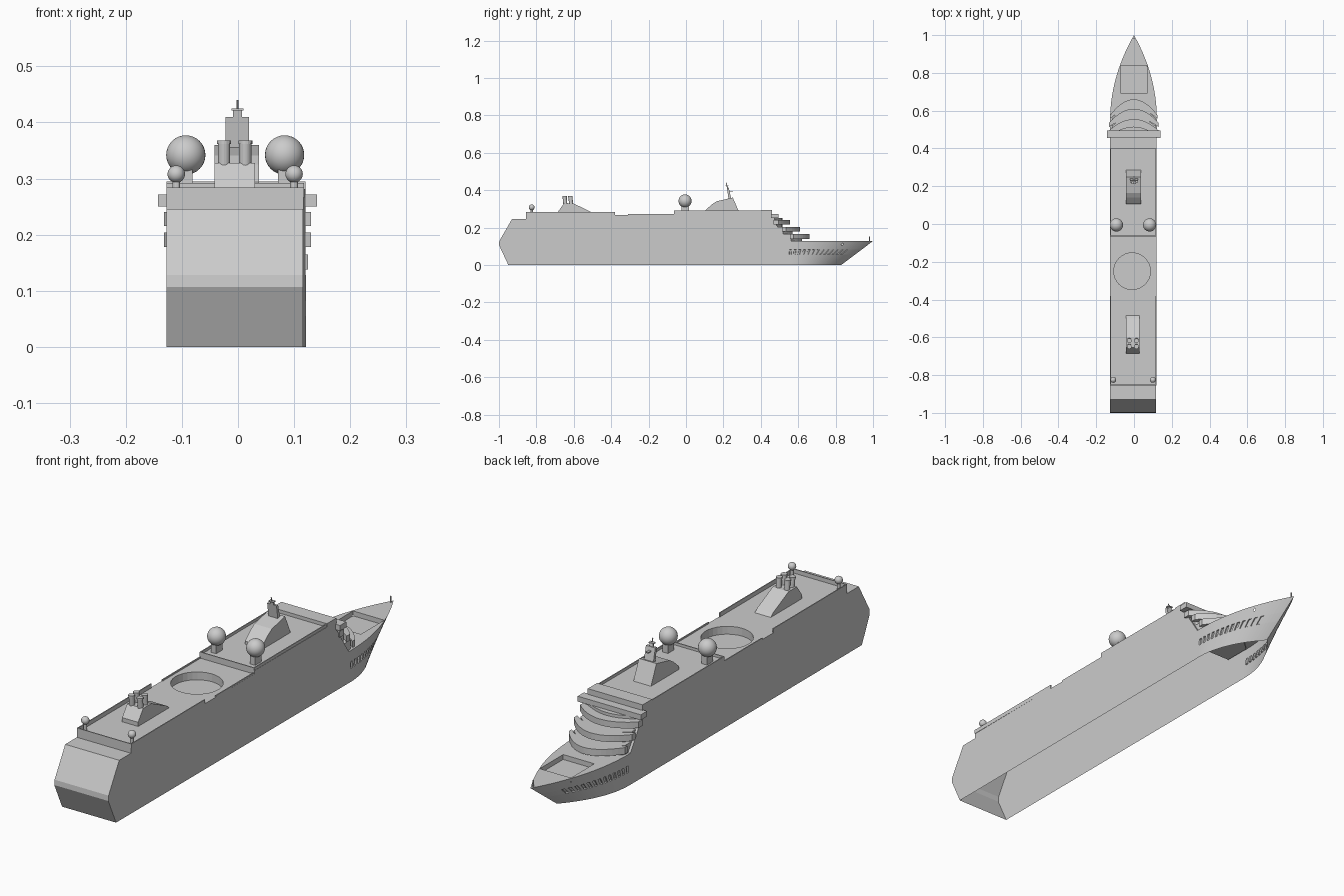
import bpy, bmesh, math
from mathutils import Matrix, Vector

if "Cube" in bpy.data.objects:
    bpy.data.objects.remove(bpy.data.objects["Cube"])

grey = bpy.data.materials.new("light_grey")
grey.diffuse_color = (0.6, 0.6, 0.6, 1)
grey.use_nodes = True
grey.node_tree.nodes["Principled BSDF"].inputs["Base Color"].default_value = grey.diffuse_color


def finish(name, bm, smooth=False):
    bmesh.ops.recalc_face_normals(bm, faces=bm.faces[:])
    for f in bm.faces:
        f.smooth = smooth
    me = bpy.data.meshes.new(name)
    bm.to_mesh(me)
    bm.free()
    me.materials.append(grey)
    ob = bpy.data.objects.new(name, me)
    bpy.context.collection.objects.link(ob)
    return ob


def prism(name, lower, upper):
    """Solid between two matching rings of points."""
    bm = bmesh.new()
    a = [bm.verts.new(p) for p in lower]
    b = [bm.verts.new(p) for p in upper]
    n = len(a)
    bm.faces.new(a)
    bm.faces.new(b)
    for i in range(n):
        j = (i + 1) % n
        bm.faces.new((a[i], a[j], b[j], b[i]))
    return finish(name, bm)


def box(name, x0, x1, y0, y1, z0, z1):
    ring = [(x0, y0), (x1, y0), (x1, y1), (x0, y1)]
    return prism(name, [(x, y, z0) for x, y in ring], [(x, y, z1) for x, y in ring])


def side_prism(name, profile, x0, x1):
    return prism(name, [(x0, y, z) for y, z in profile], [(x1, y, z) for y, z in profile])


def cylinder(name, x, y, z0, z1, r, lean=0.0, seg=16):
    ring = [(x + r * math.cos(t), y + r * math.sin(t))
            for t in (2 * math.pi * i / seg for i in range(seg))]
    return prism(name, [(px, py, z0) for px, py in ring], [(px, py + lean, z1) for px, py in ring])


def sphere(name, x, y, z, r):
    bm = bmesh.new()
    bmesh.ops.create_uvsphere(bm, u_segments=32, v_segments=16, radius=r,
                              matrix=Matrix.Translation((x, y, z)))
    return finish(name, bm, True)


def cut_and_open(ob, cutter, open_y):
    """Cut a recess, then remove the bottom and the hidden joint face."""
    cutter.hide_render = True
    mod = ob.modifiers.new("recess", 'BOOLEAN')
    mod.operation, mod.solver, mod.object = 'DIFFERENCE', 'EXACT', cutter
    dg = bpy.context.evaluated_depsgraph_get()
    me = bpy.data.meshes.new_from_object(ob.evaluated_get(dg))
    ob.modifiers.clear()
    ob.data = me
    bpy.data.objects.remove(cutter)
    bm = bmesh.new()
    bm.from_mesh(me)
    doomed = [f for f in bm.faces
              if all(v.co.z < 1e-4 for v in f.verts)
              or all(abs(v.co.y - open_y) < 1e-4 for v in f.verts)]
    bmesh.ops.delete(bm, geom=doomed, context='FACES')
    bm.to_mesh(me)
    bm.free()


# Main hull: side profile swept across, slightly wider forward, round pool well
JOINT = 0.54
profile = [(-0.95, 0), (-1, 0.107), (-0.998, 0.128), (-0.93, 0.246), (-0.855, 0.246),
           (-0.855, 0.267), (-0.065, 0.267), (-0.065, 0.281), (0.40, 0.281), (0.40, 0.295),
           (0.46, 0.295), (0.46, 0.25), (JOINT, 0.128), (JOINT, 0)]
hull = prism("main_hull", [(-0.127, y, z) for y, z in profile],
             [(0.119 + 0.003 * y, y, z) for y, z in profile])
cut_and_open(hull, cylinder("pool_cutter", -0.01, -0.25, 0.235, 0.32, 0.097, seg=32), JOINT)

# Bow: flared loft with a row of inset windows and a sunken foredeck
SEG = 32
heights = [0, 0.055, 0.082, 0.128]
bm = bmesh.new()
rows = []
for z in heights:
    reach = 0.29 + (0.46 - 0.29) * z / 0.128
    half = []
    for i in range(SEG):
        s = i / SEG
        half.append((0.124 * (1 - s ** 2.1), JOINT + reach * s, -0.003 * (1 - s)))
    ring = [(c - w, y) for w, y, c in half] + [(0, JOINT + reach)] + \
           [(c + w, y) for w, y, c in reversed(half)]
    rows.append([bm.verts.new((x, y, z)) for x, y in ring])
panes = []
n = len(rows[0])
for r in range(3):
    for i in range(n):
        j = (i + 1) % n
        f = bm.faces.new((rows[r][i], rows[r][j], rows[r + 1][j], rows[r + 1][i]))
        k = min(i, n - 2 - i)
        if r == 1 and i < n - 1 and k % 2 and k < 27:
            panes.append(f)
bm.faces.new(rows[0])
bm.faces.new(rows[-1])
bmesh.ops.recalc_face_normals(bm, faces=bm.faces[:])
bmesh.ops.inset_individual(bm, faces=panes, thickness=0.002, depth=-0.005)
bow = finish("bow_hull", bm)
cut_and_open(bow, box("foredeck_cutter", -0.07, 0.07, 0.69, 0.84, 0.108, 0.2), JOINT)
cylinder("bow_flagpole", 0, 0.982, 0.12, 0.153, 0.003, seg=8)


# Curved forward terraces with recessed houses behind them
def arc(cx, half_w, front, sag, count=16):
    return [(cx + half_w * t, front - sag * t * t)
            for t in (2 * i / count - 1 for i in range(count + 1))]


terraces = [(0.66, 0.085, 0.138, 0.165, 0.126, 0.12),
            (0.61, 0.075, 0.178, 0.204, 0.131, 0.165),
            (0.555, 0.06, 0.215, 0.24, 0.131, 0.204)]
tops = [0.165, 0.204, 0.252]
for (front, sag, z0, z1, w, base), top in zip(terraces, tops):
    ring = arc(-0.001, w, front, sag) + arc(-0.001, w, front - 0.048, sag * 0.65)[::-1]
    prism("terrace_balcony", [(x, y, z0) for x, y in ring], [(x, y, z1) for x, y in ring])
    ring = arc(-0.002, 0.115, front - 0.04, sag * 0.7) + [(0.113, 0.45), (-0.117, 0.45)]
    prism("terrace_house", [(x, y, base) for x, y in ring], [(x, y, top) for x, y in ring])
box("bridge_wings", -0.143, 0.141, 0.455, 0.495, 0.25, 0.272)

# Deck parapets
T = 0.004
for y0, y1, z0, z1 in [(-0.855, -0.38, 0.267, 0.284), (-0.31, -0.065, 0.267, 0.273),
                       (-0.065, 0.40, 0.281, 0.292)]:
    box("parapet_left", -0.127, -0.127 + T, y0, y1, z0, z1)
    box("parapet_right", 0.118 - T, 0.118, y0, y1, z0, z1)
box("parapet_stern", -0.127, 0.1165, -0.855, -0.855 + T, 0.267, 0.284)
box("parapet_middle", -0.127, 0.118, -0.065, -0.065 + T, 0.281, 0.292)

# Forward tower and raked mast
side_prism("forward_tower", [(0.105, 0.281), (0.105, 0.294), (0.14, 0.325), (0.165, 0.341),
                             (0.25, 0.36), (0.285, 0.281)], -0.042, 0.037)
side_prism("mast_panel", [(0.228, 0.35), (0.243, 0.35), (0.229, 0.41), (0.219, 0.41)], -0.022, 0.02)
side_prism("mast_neck", [(0.219, 0.41), (0.227, 0.41), (0.223, 0.424), (0.217, 0.424)], -0.009, 0.007)
box("mast_crossbar", -0.012, 0.01, 0.212, 0.228, 0.421, 0.425)
cylinder("mast_spire", -0.001, 0.219, 0.424, 0.44, 0.002, -0.004, 8)
box("mast_radar_arm", -0.006, 0.004, 0.225, 0.252, 0.392, 0.396)

# Aft funnel with four exhaust pipes
side_prism("aft_funnel", [(-0.685, 0.267), (-0.685, 0.284), (-0.653, 0.328), (-0.6, 0.328),
                          (-0.5, 0.28), (-0.485, 0.267)], -0.042, 0.03)
for x in (-0.025, 0.013):
    for y in (-0.645, -0.614):
        cylinder("exhaust_pipe", x, y, 0.322, 0.364, 0.011, -0.004)
        cylinder("exhaust_rim", x, y - 0.004, 0.362, 0.368, 0.0125)

# Radar domes on their pedestals
for x in (-0.093, 0.083):
    box("large_dome_pedestal", x - 0.012, x + 0.012, -0.025, 0.015, 0.281, 0.318)
    sphere("large_dome", x, -0.005, 0.342, 0.035)
for x in (-0.11, 0.1):
    cylinder("small_dome_post", x, -0.825, 0.267, 0.298, 0.007)
    sphere("small_dome", x, -0.825, 0.308, 0.0155)
